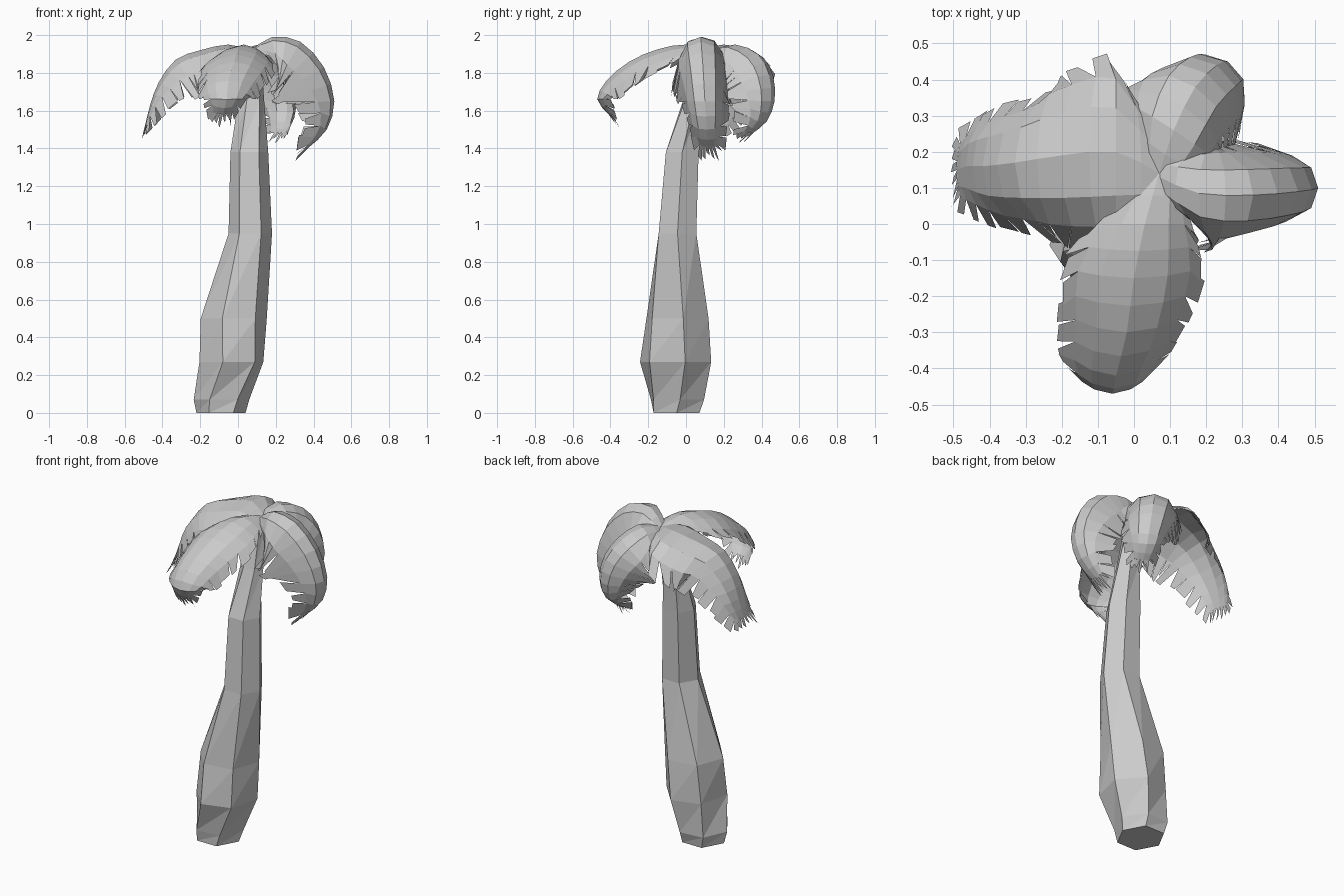
import bpy, math, random
from mathutils import Vector

random.seed(4)
cube = bpy.data.objects.get("Cube")
if cube:
    bpy.data.objects.remove(cube)

grey = bpy.data.materials.new("plain_grey")
grey.use_nodes = True
grey.diffuse_color = (0.6, 0.6, 0.6, 1)
grey.node_tree.nodes["Principled BSDF"].inputs["Base Color"].default_value = (0.6, 0.6, 0.6, 1)


def add_object(name, verts, faces):
    mesh = bpy.data.meshes.new(name)
    mesh.from_pydata(verts, [], faces)
    mesh.materials.append(grey)
    obj = bpy.data.objects.new(name, mesh)
    bpy.context.collection.objects.link(obj)
    return obj


# Trunk: six-sided loft, each ring is z, x range, y range, twist in degrees
def build_trunk(rings, sides=6):
    verts, faces = [], []
    for z, x0, x1, y0, y1, twist in rings:
        for i in range(sides):
            a = math.tau * i / sides + math.radians(twist)
            verts.append(((x0 + x1) / 2 + (x1 - x0) / 2 * math.cos(a),
                          (y0 + y1) / 2 + (y1 - y0) / 2 * math.sin(a), z))
    for r in range(len(rings) - 1):
        for i in range(sides):
            a, b = r * sides + i, r * sides + (i + 1) % sides
            c, d = b + sides, a + sides
            faces += [(a, b, c), (a, c, d)]
    faces.append(tuple(reversed(range(sides))))
    faces.append(tuple(range(len(verts) - sides, len(verts))))
    add_object("trunk", verts, faces)


build_trunk([
    (0, -0.22, 0.04, -0.19, 0.09, 0),
    (0.07, -0.235, 0.06, -0.20, 0.11, 5),
    (0.27, -0.21, 0.14, -0.25, 0.14, 15),
    (0.5, -0.20, 0.155, -0.22, 0.13, 10),
    (0.95, -0.05, 0.18, -0.16, 0.07, 0),
    (1.38, -0.04, 0.16, -0.12, 0.08, 0),
    (1.65, 0.0, 0.14, -0.02, 0.09, 10),
    (1.92, 0.04, 0.12, 0.05, 0.15, 10),
])


# Frond: arched sheet along a spine, with swept leaflets split along both edges
class Frond:
    def __init__(self, heading, power, stations):
        self.side = Vector((-math.sin(heading), math.cos(heading), 0))
        self.power = power
        self.stations = [Vector(s) for s in stations]

    def sample(self, t):
        s = self.stations
        i = max(0, min(int(t), len(s) - 2))
        f = t - i
        a, b = s[i], s[i + 1]
        if f > 1:
            return a.lerp(b, f)
        p, n = s[max(i - 1, 0)], s[min(i + 2, len(s) - 1)]
        return a + (b - p) * f / 2 + (p * 2 - a * 5 + b * 4 - n) * f * f / 2 + (a * 3 - p - b * 3 + n) * f ** 3 / 2

    def point(self, t, u):
        c = self.sample(t)
        end = len(self.stations) - 1
        tc = min(t, end - 0.1)
        tangent = (self.sample(tc + 0.1) - self.sample(max(tc - 0.1, 0))).to_3d().normalized()
        normal = tangent.cross(self.side).normalized()
        return c.to_3d() + self.side * c[3] * u - normal * c[4] * abs(u) ** self.power

    def build(self, name):
        verts, faces = [], []

        def patch(*params):
            n = len(verts)
            verts.extend(self.point(t, u) for t, u in params)
            faces.append(tuple(range(n, n + len(params))))

        end = len(self.stations) - 1
        steps = end * 2
        core = [0.85 - 0.3 * (i / steps) ** 2 for i in range(steps + 1)]
        for i in range(steps):
            a, b = i / 2, (i + 1) / 2
            for sign in (-1, 1):
                ka, kb = core[i] * sign, core[i + 1] * sign
                patch((a, 0), (b, 0), (b, kb * 0.6), (a, ka * 0.6))
                patch((a, ka * 0.6), (b, kb * 0.6), (b, kb), (a, ka))
                sweep = 0.2 + 0.35 * i / steps
                gap = random.choice((0.0, 0.1, 0.25))
                reach = sign * random.uniform(0.98, 1.1)
                patch((a, ka), (b, kb), (b + sweep, reach), (a + sweep + gap, reach))
        # long ragged fringe beyond the last station
        for j in range(6):
            u = -1 + j / 3
            v = u + 1 / 3
            tip = end + random.uniform(0.5, 0.9)
            patch((end, u * core[-1]), (end, v * core[-1]), (tip, v), (tip - 0.2, u + 0.15))
        add_object(name, verts, faces)


# Stations: x, y, z of the spine, half width, edge droop
Frond(math.pi, 2.6, [
    (0.07, 0.14, 1.92, 0.11, 0.02), (-0.05, 0.20, 1.95, 0.24, 0.10),
    (-0.20, 0.19, 1.92, 0.24, 0.17), (-0.33, 0.17, 1.87, 0.21, 0.20),
    (-0.42, 0.16, 1.75, 0.19, 0.16), (-0.465, 0.16, 1.63, 0.165, 0.09),
    (-0.49, 0.15, 1.53, 0.13, 0.04),
]).build("right_frond")

Frond(0, 3, [
    (0.07, 0.13, 1.92, 0.07, 0.02), (0.18, 0.085, 1.99, 0.13, 0.15),
    (0.33, 0.08, 1.965, 0.145, 0.26), (0.455, 0.09, 1.83, 0.14, 0.28),
    (0.51, 0.10, 1.65, 0.13, 0.24), (0.47, 0.11, 1.50, 0.115, 0.15),
    (0.38, 0.12, 1.41, 0.09, 0.07),
]).build("left_frond")

Frond(-math.pi / 2, 2, [
    (0.07, 0.14, 1.92, 0.06, 0.02), (0.03, 0.0, 1.95, 0.13, 0.07),
    (0.0, -0.15, 1.925, 0.19, 0.10), (-0.02, -0.30, 1.86, 0.18, 0.11),
    (-0.05, -0.42, 1.76, 0.16, 0.11), (-0.06, -0.47, 1.66, 0.13, 0.08),
    (-0.08, -0.41, 1.58, 0.09, 0.04),
]).build("front_frond")

Frond(math.radians(57), 2.8, [
    (0.07, 0.14, 1.92, 0.07, 0.02), (0.11, 0.26, 1.95, 0.14, 0.10),
    (0.17, 0.38, 1.90, 0.16, 0.18), (0.23, 0.44, 1.79, 0.16, 0.20),
    (0.26, 0.45, 1.65, 0.145, 0.19), (0.25, 0.41, 1.54, 0.12, 0.13),
    (0.22, 0.34, 1.48, 0.09, 0.06),
]).build("back_frond")
